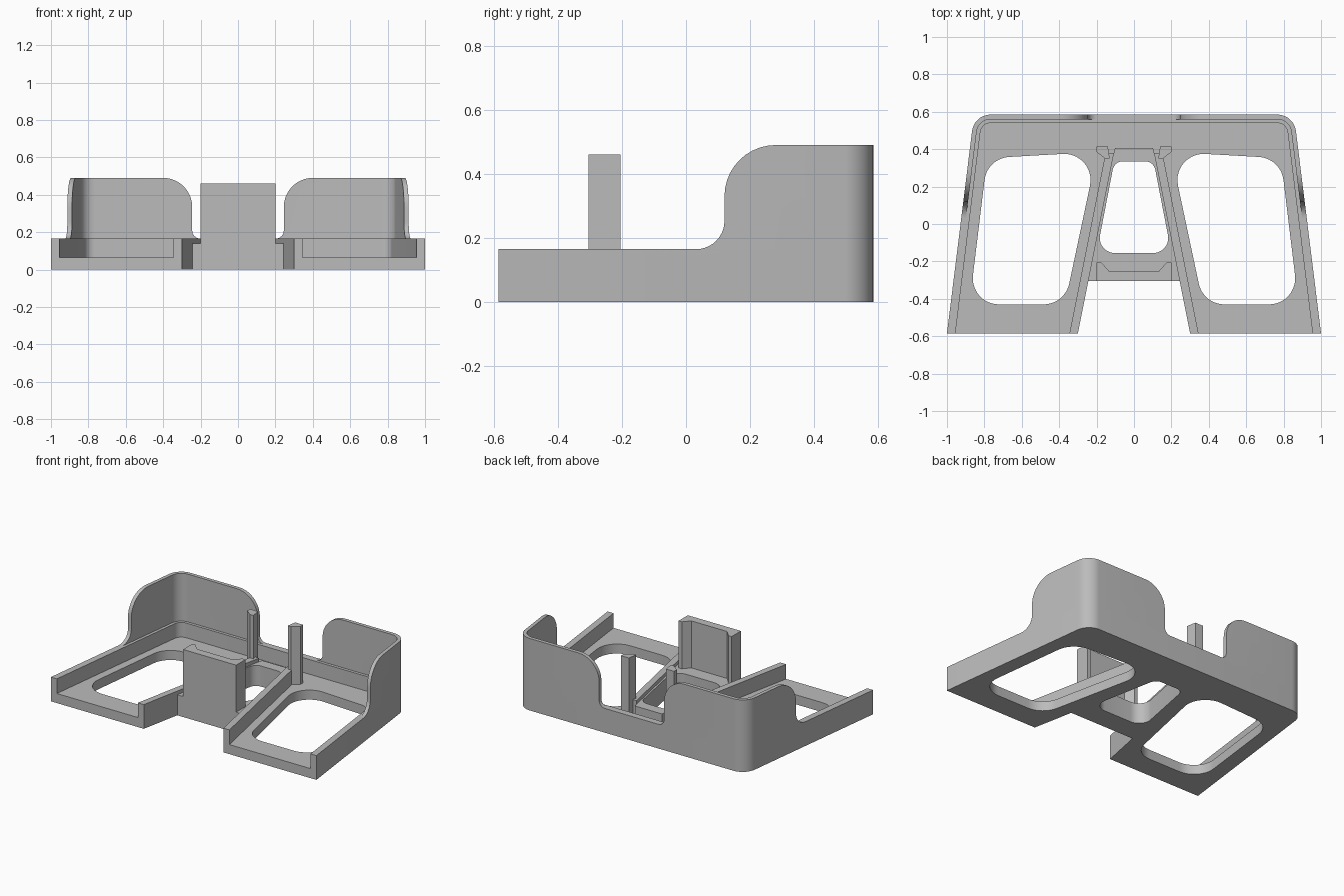
import bpy
import math
from mathutils import Vector

cube = bpy.data.objects.get("Cube")
if cube:
    bpy.data.objects.remove(cube)

grey = bpy.data.materials.new("light_grey")
grey.use_nodes = True
grey.diffuse_color = (0.5, 0.5, 0.5, 1)
grey.node_tree.nodes["Principled BSDF"].inputs["Base Color"].default_value = (0.5, 0.5, 0.5, 1)

FRONT, BACK = -0.585, 0.585
FLOOR, RIM, MIDDLE, POST, TOP = 0.065, 0.165, 0.14, 0.46, 0.49


def rounded(corners, steps=10):
    """Polygon from (x, y, radius) corners, each replaced by a tangent arc."""
    out = []
    for i, (x, y, r) in enumerate(corners):
        p = Vector((x, y))
        if not r:
            out.append(p)
            continue
        a = (Vector(corners[i - 1][:2]) - p).normalized()
        b = (Vector(corners[(i + 1) % len(corners)][:2]) - p).normalized()
        half = a.angle(b) / 2
        centre = p + (a + b).normalized() * r / math.sin(half)
        start = p + a * r / math.tan(half) - centre
        end = p + b * r / math.tan(half) - centre
        sweep = start.angle(end)
        for k in range(steps + 1):
            t = k / steps
            out.append(centre + (start * math.sin((1 - t) * sweep)
                                 + end * math.sin(t * sweep)) / math.sin(sweep))
    return out


def mirrored(points):
    return [Vector((-p[0], p[1])) for p in reversed(points)]


def symmetric(half):
    """Close a half outline given on +x with its mirror image."""
    return half + [(-x, y, r) for x, y, r in reversed(half)]


def prism(name, loops, low, high):
    """Extrude an outline, with further loops as holes, from low to high."""
    curve = bpy.data.curves.new(name, 'CURVE')
    curve.dimensions = '2D'
    curve.fill_mode = 'BOTH'
    curve.extrude = (high - low) / 2
    for loop in loops:
        spline = curve.splines.new('POLY')
        spline.points.add(len(loop) - 1)
        for point, p in zip(spline.points, loop):
            point.co = (p[0], p[1], 0, 1)
        spline.use_cyclic_u = True
    obj = bpy.data.objects.new(name, curve)
    bpy.context.collection.objects.link(obj)
    bpy.ops.object.select_all(action='DESELECT')
    obj.select_set(True)
    bpy.context.view_layer.objects.active = obj
    bpy.ops.object.convert(target='MESH')
    obj = bpy.context.object
    obj.name = name
    for v in obj.data.vertices:
        v.co.z += (low + high) / 2
    obj.data.materials.clear()
    obj.data.materials.append(grey)
    bpy.ops.object.mode_set(mode='EDIT')
    bpy.ops.mesh.select_all(action='SELECT')
    bpy.ops.mesh.remove_doubles(threshold=0.00005)
    bpy.ops.mesh.normals_make_consistent(inside=False)
    bpy.ops.object.mode_set(mode='OBJECT')
    bpy.ops.object.shade_smooth_by_angle(angle=math.radians(30))
    return obj


def side_x(y, inset=0):
    return 1 - inset - 0.124 * (y - FRONT)


def rib_x(y, offset=0):
    return 0.30 + offset - 0.2 * (y - FRONT)


def wall_loop(thickness):
    """U-shaped wall outline, open to the front."""
    def half(inset, radius):
        return [(side_x(FRONT, inset), FRONT, 0),
                (side_x(BACK - inset, inset), BACK - inset, radius)]
    outer = rounded(symmetric(half(0, 0.1)))
    inner = rounded(symmetric(half(thickness, 0.1 - thickness)))
    return outer + inner[::-1]


# Floor with two large bay openings and a small middle one
NOTCH = -0.305
outline = rounded(symmetric([(rib_x(NOTCH), NOTCH, 0), (rib_x(FRONT), FRONT, 0),
                             (side_x(FRONT), FRONT, 0), (side_x(BACK), BACK, 0.1)]))
bay = rounded([(0.88, -0.43, 0.14), (0.785, 0.352, 0.14),
               (0.197, 0.385, 0.14), (0.37, -0.43, 0.14)])
hole = rounded(symmetric([(0.2, -0.155, 0.08), (0.105, 0.335, 0.055)]))
prism("floor", [outline, bay, mirrored(bay), hole], 0, FLOOR)

# Raised middle block
block = [(rib_x(NOTCH), NOTCH, 0), (rib_x(0.405), 0.405, 0)]
prism("middle_block", [rounded(symmetric(block)), hole], 0, MIDDLE)

# Low rim
prism("low_rim", [wall_loop(0.045)], 0, RIM)

# Dividing ribs and rear posts
rib = [(rib_x(FRONT), FRONT), (rib_x(FRONT, 0.045), FRONT),
       (rib_x(0.38, 0.045), 0.38), (rib_x(0.38), 0.38)]
post = [(0.2, 0.415), (0.14, 0.415), (0.13, 0.35), (0.155, 0.35), (0.2, 0.385)]
for side, flip in (("left", list), ("right", mirrored)):
    prism(side + "_rib", [flip(rib)], 0, RIM)
    prism(side + "_rear_post", [flip(post)], 0, POST)

# Front plate with thickened ends
plate = [(0.2, NOTCH, 0), (0.2, -0.205, 0), (0.175, -0.205, 0), (0.135, -0.25, 0)]
prism("front_plate", [rounded(symmetric(plate))], 0, POST)

# Tall thin rear wall, cut to rounded shoulders
wall = prism("rear_wall", [wall_loop(0.025)], 0.1, TOP)
rear_gap = prism("rear_gap_cutter", [rounded(symmetric(
    [(0.245, RIM, 0.045), (0.245, TOP, 0.155), (0.5, TOP, 0), (0.5, 0.7, 0)]))], -0.7, -0.45)
rear_gap.rotation_euler = (math.pi / 2, 0, 0)
side_gap = prism("side_gap_cutter", [rounded(
    [(-0.8, RIM, 0), (0.12, RIM, 0.088), (0.12, TOP, 0.16), (0.4, TOP, 0),
     (0.4, 0.7, 0), (-0.8, 0.7, 0)])], -1.2, 1.2)
side_gap.rotation_euler = (math.pi / 2, 0, math.pi / 2)

bpy.context.view_layer.update()
for cutter in (rear_gap, side_gap):
    cut = wall.modifiers.new(cutter.name, 'BOOLEAN')
    cut.operation = 'DIFFERENCE'
    cut.solver = 'EXACT'
    cut.object = cutter
bpy.ops.object.select_all(action='DESELECT')
wall.select_set(True)
bpy.context.view_layer.objects.active = wall
bpy.ops.object.convert(target='MESH')
bpy.ops.object.shade_smooth_by_angle(angle=math.radians(30))
for cutter in (rear_gap, side_gap):
    bpy.data.objects.remove(cutter)
